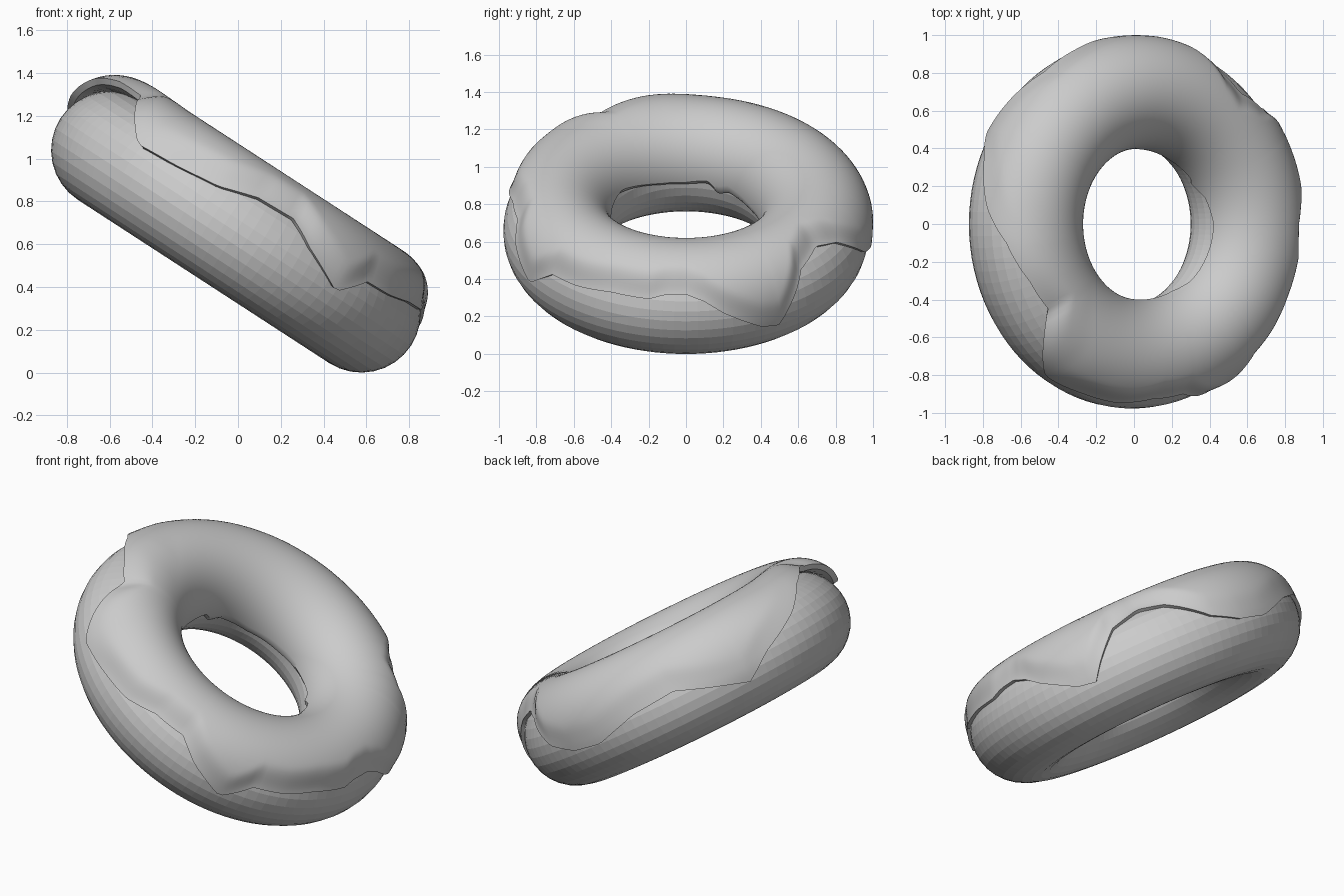
import bpy, bmesh
from math import sin, cos, pi, radians
from mathutils import Matrix, Vector

if "Cube" in bpy.data.objects:
    bpy.data.objects.remove(bpy.data.objects["Cube"])

R, r = 0.70, 0.277
PLACE = Matrix.Translation((-0.01, 0, 0.658)) @ Matrix.Rotation(radians(33), 4, 'Y')

# icing borders: (angle around the ring, angle around the tube), degrees
OUTER = [(-160, 57), (-148, 63), (-139, 44), (-127, 17), (-115, 21), (-101, 27), (-90, 40),
         (-78, 42), (-74, 34), (-70, 25), (-57, 4), (-48, 28), (-37, 29), (-25, 34), (-12, 34),
         (-7, 40), (0, 41), (6, 33), (12, 19), (24, -4), (30, -8), (34, 10), (42, 42), (53, 55),
         (62, 44), (74, 8), (84, -6), (95, -10), (111, 4), (126, 8), (137, -6), (150, -21),
         (159, 0), (175, 22), (186, 43)]
INNER = [(-160, 172), (-123, 162), (-90, 168), (-62, 166), (-47, 158), (0, 155), (20, 162),
         (32, 174), (37, 169), (57, 174), (90, 181), (120, 183), (146, 176), (155, 181), (163, 171), (180, 174)]


def border(table, u):
    """Periodic interpolation of a border table."""
    pts = [(a + s, v) for s in (-360, 0, 360) for a, v in table]
    for (a, va), (b, vb) in zip(pts, pts[1:]):
        if a <= u <= b:
            return va + (vb - va) * (u - a) / (b - a)


def near(u, centre, width):
    """Smooth bump that is 1 at the centre and 0 beyond the width."""
    d = abs((u - centre + 180) % 360 - 180) / width
    return 0 if d >= 1 else (1 - d * d) ** 2


def smooth(x):
    x = max(0, min(1, x))
    return x * x * (3 - 2 * x)


def ring_point(u, v, rad):
    u, v = radians(u), radians(v)
    rho = R + rad * cos(v)
    return Vector((rho * cos(u), rho * sin(u), rad * sin(v)))


def skin(name, rows, closed):
    """Quads between successive closed loops of points."""
    bm = bmesh.new()
    loops = [[bm.verts.new(p) for p in row] for row in rows]
    for a, b in zip(loops, loops[1:] + loops[:1]):
        n = len(a)
        for j in range(n if closed else n - 1):
            k = (j + 1) % n
            bm.faces.new((a[j], b[j], b[k], a[k]))
    bmesh.ops.recalc_face_normals(bm, faces=bm.faces)
    me = bpy.data.meshes.new(name)
    bm.to_mesh(me)
    bm.free()
    ob = bpy.data.objects.new(name, me)
    ob.matrix_world = PLACE
    bpy.context.collection.objects.link(ob)
    return ob


# dough ring
skin("dough", [[ring_point(i * 360 / 96, j * 360 / 32, r) for j in range(32)]
               for i in range(96)], True)


# icing: thick on top, pinched to the dough at its rims, lifted at the high end
def icing_row(u):
    vo, vi = border(OUTER, u), border(INNER, u)
    lift = max(near(u, 190, 40), near(u, -133, 22))
    steps = 40
    row = [ring_point(u, vo + 22, r - 0.01)]

    def thick(v):
        t = 0.025 + 0.05 * max(0, sin(radians(v))) ** 1.3
        pinch = smooth((v - vo) / 28)
        t = t * (lift + (1 - lift) * pinch) + 0.02 * (1 - lift) * (1 - pinch)
        return t + 0.015 * lift * (1 - smooth((v - vo) / 60))

    row.append(ring_point(u, vo + 1, r + max(-0.01, thick(vo) - 0.032)))
    for k in range(steps + 1):
        v = vo + (vi - vo) * k / steps
        t = thick(v)
        if k == steps:
            t = 0.012
        row.append(ring_point(u, v, r + t))
    row.append(ring_point(u, vi, r - 0.01))
    return row


icing = skin("icing", [icing_row(i * 360 / 180 - 180) for i in range(180)], False)
for p in icing.data.polygons:
    p.use_smooth = True
icing.data.set_sharp_from_angle(angle=radians(35))
